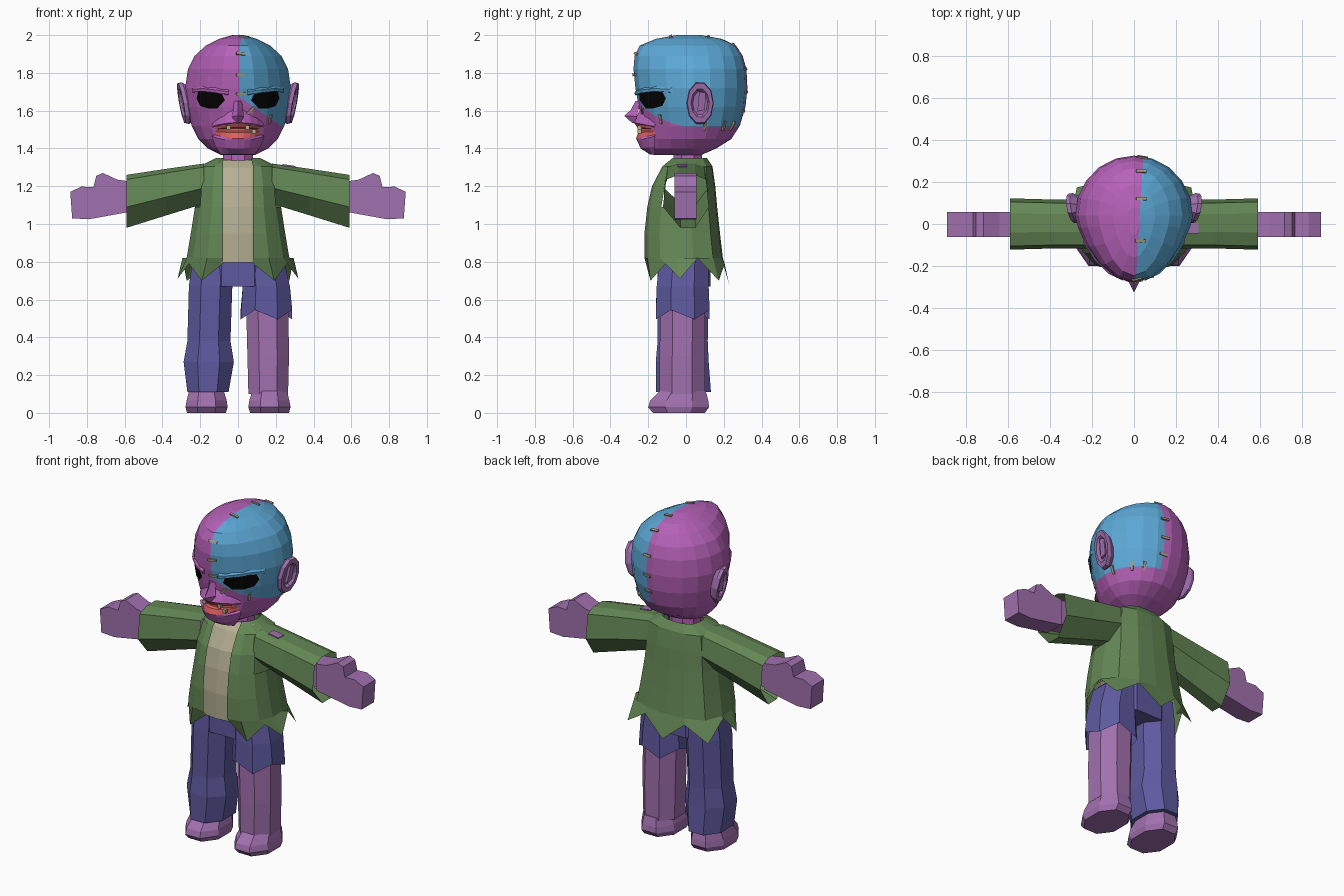
import bpy, bmesh, math
from mathutils import Vector, Matrix
from mathutils.bvhtree import BVHTree

if "Cube" in bpy.data.objects:
    bpy.data.objects.remove(bpy.data.objects["Cube"])


def mat(name, r, g, b):
    m = bpy.data.materials.new(name)
    m.diffuse_color = [(c / 255) ** 2.2 for c in (r, g, b)] + [1]
    m.use_nodes = True
    m.node_tree.nodes["Principled BSDF"].inputs["Base Color"].default_value = m.diffuse_color
    return m


MAGENTA = mat("magenta skin", 182, 98, 184)
BLUE = mat("blue skin patch", 92, 166, 212)
SKIN = mat("purple skin", 160, 112, 174)
GREEN = mat("green cloth", 100, 134, 86)
CREAM = mat("cream shirt", 180, 173, 146)
JEANS = mat("indigo denim", 94, 90, 158)
RED = mat("red lips", 222, 96, 96)
BLACK = mat("black eyes", 12, 12, 12)
METAL = mat("staple grey", 165, 155, 132)


def finish(name, bm, *mats):
    bmesh.ops.recalc_face_normals(bm, faces=bm.faces[:])
    me = bpy.data.meshes.new(name)
    bm.to_mesh(me)
    bm.free()
    for m in mats:
        me.materials.append(m)
    ob = bpy.data.objects.new(name, me)
    bpy.context.collection.objects.link(ob)
    return ob


def loft_bm(rings, closed=True, caps=True, skip=()):
    """Skin a list of equal-length point rings; skip holds (row, segment) holes."""
    bm = bmesh.new()
    rows = [[bm.verts.new(p) for p in r] for r in rings]
    n = len(rows[0])
    for i in range(len(rows) - 1):
        for j in range(n if closed else n - 1):
            if (i, j) not in skip:
                k = (j + 1) % n
                bm.faces.new((rows[i][j], rows[i][k], rows[i + 1][k], rows[i + 1][j]))
    if closed and caps:
        bm.faces.new(rows[0][::-1])
        bm.faces.new(rows[-1])
    return bm


def loft(name, rings, m, **kw):
    return finish(name, loft_bm(rings, **kw), m)


def octagon(z, x0, x1, y0, y1, jag=0):
    """Box section with cut corners; jag drops every other corner."""
    c = .28
    uv = [(c, 0), (1 - c, 0), (1, c), (1, 1 - c), (1 - c, 1), (c, 1), (0, 1 - c), (0, c)]
    return [(x0 + (x1 - x0) * u, y0 + (y1 - y0) * v, z + (jag if i % 2 else 0))
            for i, (u, v) in enumerate(uv)]


def flip(rings, s):
    return [[(s * x, y, z) for x, y, z in r] for r in rings]


# Head: stacked rings, seam cut by planes, patch coloured by side
YC, N = .04, 20
head_rings = []
for z, w, yf, yb in [(1.365, .09, -.17, .08), (1.40, .16, -.21, .16), (1.45, .21, -.22, .24),
                     (1.52, .245, -.225, .285), (1.62, .27, -.25, .315), (1.72, .28, -.268, .325),
                     (1.82, .265, -.278, .32), (1.89, .23, -.272, .30), (1.945, .17, -.245, .265),
                     (1.98, .10, -.16, .19), (2.0, .03, -.05, .08)]:
    ring = []
    for i in range(N):
        a = 2 * math.pi * i / N
        c = math.cos(a)
        y = YC - (YC - yf) * max(c, 0) ** 1.45 if c > 0 else YC - (yb - YC) * c
        ring.append((w * math.sin(a), y, z))
    head_rings.append(ring)
bm = loft_bm(head_rings)
DIAG, SEAM = Vector((.125, 0, .18)), Vector((1, -.06, 0))
P = Vector((.025, 0, 1.66))
for co, no in ((P, SEAM), ((0, 0, 1.515), (0, 0, 1)), (P, DIAG)):
    bmesh.ops.bisect_plane(bm, geom=bm.verts[:] + bm.edges[:] + bm.faces[:], plane_co=co, plane_no=no)
for f in bm.faces:
    c = f.calc_center_median()
    f.material_index = int((c - P).dot(SEAM) > 0 and c.z > 1.515 and (c.y > 0 or (c - P).dot(DIAG) > 0))
bmesh.ops.recalc_face_normals(bm, faces=bm.faces[:])
BVH = BVHTree.FromBMesh(bm)
finish("head", bm, MAGENTA, BLUE)


def on_face(x, z, off):
    hit = BVH.ray_cast(Vector((x, -1, z)), Vector((0, 1, 0)))[0]
    return (x, hit.y - off, z)


# Eyes, brows, ears on both sides
EYE = [(.07, 1.655), (.085, 1.69), (.15, 1.697), (.21, 1.702), (.22, 1.665), (.20, 1.625),
       (.16, 1.612), (.11, 1.612)]
for s, side in ((1, "right"), (-1, "left")):
    rings = [[on_face(s * (.15 + (x - .15) * k), 1.66 + (z - 1.66) * k, .006) for x, z in EYE]
             for k in (1, .6, .15)]
    bm = loft_bm(rings, caps=False)
    bm.verts.ensure_lookup_table()
    bm.faces.new(bm.verts[-8:])
    finish(side + "_eye", bm, BLACK)
    brow = []
    for x, z in ((.05, 1.685), (.12, 1.695), (.19, 1.703), (.24, 1.698)):
        brow.append([on_face(s * x, z + .035, -.01), on_face(s * x, z + .015, .018),
                     on_face(s * x, z, .018), on_face(s * x, z - .004, -.01)])
    loft(side + "_brow", brow, BLUE if s > 0 else MAGENTA)
    ear = []
    for x, k in ((.25, .8), (.28, 1), (.30, .95), (.30, .68), (.283, .55)):
        ring = []
        for i in range(10):
            a = 2 * math.pi * i / 10
            dy, dz = .072 * k * math.cos(a), .115 * k * math.sin(a)
            ring.append((x + .18 * dy + .18 * dz, .075 + dy, 1.64 + dz))
        ear.append(ring)
    loft(side + "_ear", flip(ear, s), SKIN)
    fold = [[(x + .18 * dz, .08 + dy, 1.645 + dz)
             for dy, dz in ((-.02, -.05), (.02, -.04), (.025, .05), (-.01, .055))] for x in (.275, .298)]
    loft(side + "_ear_fold", flip(fold, s), SKIN)


# Muzzle, lips and chin: bands bowed round the face
def band(name, rows, m):
    T = [i / 4 - 1 for i in range(9)]
    loft(name, [[(hw * t, y + (-.165 - y) * t * t, z - d * t * t) for t in T]
                for z, y, hw, d in rows], m, closed=False)


band("upper_muzzle", [(1.61, -.24, .10, .02), (1.565, -.265, .13, .02), (1.537, -.28, .14, .02),
                      (1.53, -.268, .135, .02)], MAGENTA)
band("upper_lip", [(1.535, -.275, .125, .018), (1.512, -.258, .122, .01), (1.505, -.235, .118, .005)], RED)
band("mouth_inside", [(1.51, -.237, .118, .005), (1.485, -.237, .118, 0)], RED)
band("lower_lip", [(1.492, -.235, .118, 0), (1.484, -.252, .12, -.005), (1.452, -.265, .12, -.02)], RED)
band("chin", [(1.453, -.264, .125, -.02), (1.44, -.258, .14, -.025), (1.40, -.24, .12, -.01),
              (1.368, -.19, .09, 0)], MAGENTA)
# Nose
loft("nose", [[(-.022, -.245, 1.65), (0, -.268, 1.65), (.022, -.245, 1.65)],
              [(-.025, -.25, 1.61), (0, -.292, 1.605), (.025, -.25, 1.61)],
              [(-.032, -.262, 1.57), (0, -.326, 1.572), (.032, -.262, 1.57)],
              [(-.02, -.262, 1.535), (0, -.285, 1.535), (.02, -.262, 1.535)]], MAGENTA)


def box(name, matrix, size, m):
    bm = bmesh.new()
    bmesh.ops.create_cube(bm, size=1, matrix=matrix @ Matrix.Diagonal((*size, 1)))
    finish(name, bm, m)


for x, z in ((-.05, 1.51), (.05, 1.51), (.085, 1.49)):
    box("tooth", Matrix.Translation((x, -.246, z)), (.02, .02, .022), CREAM)

# Staples across the seams, laid on the head surface
X, Z = Vector((1, 0, 0)), Vector((0, 0, 1))
STAPLES = [(.015, -1, 1.90, X), (.015, -1, 1.79, X), (.015, -1, 1.69, X), (.065, -1, 1.60, X + Z),
           (.17, -1, 1.555, Z), (1, .10, 1.52, Z), (1, .20, 1.52, Z), (.13, 1, 1.52, Z),
           (.04, 1, 1.60, X), (.04, 1, 1.70, X), (.04, 1, 1.82, X),
           (.03, -.08, 3, X), (.035, .12, 3, X), (.035, .25, 3, X)]
for x, y, z, axis in STAPLES:
    d = -Z if z > 2 else Vector((-1, 0, 0)) if x == 1 else Vector((0, -y, 0))
    hit, n, _, _ = BVH.ray_cast(Vector((x, y, z)), d)
    if hit:
        t = (axis - n * axis.dot(n)).normalized()
        rot = Matrix((t, n.cross(t), n)).transposed().to_4x4()
        box("staple", Matrix.Translation(hit) @ rot, (.05, .014, .014), METAL)

# Neck
loft("neck", [octagon(z, -.08, .08, -.065, .085) for z in (1.27, 1.40)], MAGENTA)

# Shirt panel
loft("shirt", [[(x, y + 1.6 * x * x, z) for x in (-.13, -.07, 0, .07, .13)]
               for z, y in ((1.34, -.062), (1.30, -.115), (1.2, -.172), (1.09, -.197),
                            (.95, -.211), (.795, -.208))], CREAM, closed=False)

# Jacket: open front, arm holes, ragged hem
HALF = [(None, -1), (.6, -.92), (.88, -.6), (1, -.2), (1, .25), (.85, .75), (.45, .97), (0, 1)]
HEM = [.79, .70, .79, .71, .82, .70, .79, .68]
rings = []
for i, (z, w, yf, yb) in enumerate([(1.35, .115, -.07, .11), (1.305, .205, -.125, .14), (1.2, .22, -.18, .155),
                                    (1.09, .228, -.205, .165), (.95, .25, -.22, .18), (.82, .272, -.22, .195),
                                    (.70, .32, -.205, .228)]):
    half = []
    for j, (fx, fy) in enumerate(HALF):
        k = .92 if i == 6 and j % 2 == 0 else 1
        half.append((.08 if fx is None else fx * w * k, (yf + yb) / 2 + fy * (yb - yf) / 2 * k,
                     z if i < 6 else HEM[j]))
    rings.append(half + [(-x, y, z) for x, y, z in half[-2::-1]])
loft("jacket", rings, GREEN, closed=False,
     skip=[(i, j) for i in (1, 2) for j in (2, 3, 10, 11)])

# Arms, sleeves, hands, feet on both sides
HAND = [(.57, 1.225), (.64, 1.235), (.715, 1.27), (.75, 1.255), (.765, 1.195), (.83, 1.198),
        (.888, 1.17), (.878, 1.03), (.79, 1.025), (.57, 1.065)]
CUFF = [(-.04, 1.26), (-.105, 1.235), (-.122, 1.09), (-.03, .98), (.05, .98), (.122, 1.09),
        (.105, 1.235), (.05, 1.26)]
for s, side in ((1, "right"), (-1, "left")):
    # the sleeve rises and narrows towards the shoulder
    sleeve = [[(x, y * k, 1.26 + up + (z - 1.26) * h) for y, z in CUFF]
              for x, k, up, h in ((.18, .95, .06, .76), (.38, .95, .032, .88), (.59, 1, 0, 1))]
    loft(side + "_sleeve", flip(sleeve, s), GREEN, caps=False)
    loft(side + "_arm", flip([[(x, y, z + dz) for y, z in ((-.05, 1.07), (.05, 1.07), (.05, 1.22), (-.05, 1.22))]
                              for x, dz in ((.18, .07), (.6, 0))], s), SKIN)
    loft(side + "_hand", flip([[(x, y, z) for x, z in HAND] for y in (-.062, .056)], s), SKIN)
    foot = [octagon(0, .065, .27, -.175, .10), octagon(.03, .055, .278, -.2, .122),
            octagon(.065, .06, .272, -.19, .118), octagon(.115, .075, .26, -.14, .105)]
    loft(side + "_foot", flip(foot, s), SKIN)
# Bare skin showing at one shoulder
box("bare_shoulder", Matrix.Translation((.27, -.02, 1.306)) @ Matrix.Rotation(.14, 4, "Y"),
    (.07, .05, .012), SKIN)

# Trousers: hips, one long leg, one torn leg with bare shin
loft("hips", [octagon(z, -w, w, -.15, .13) for z, w in ((.67, .20), (.86, .20))], JEANS)
loft("long_trouser_leg", [octagon(.82, -.24, -.02, -.14, .12), octagon(.67, -.26, -.03, -.15, .12),
                          octagon(.38, -.268, -.04, -.15, .115), octagon(.27, -.288, -.022, -.16, .12),
                          octagon(.11, -.268, -.05, -.16, .132)], JEANS)
loft("torn_trouser_leg", [octagon(.82, .02, .24, -.14, .12), octagon(.67, .025, .275, -.155, .12),
                          octagon(.545, .014, .287, -.16, .125, -.05)], JEANS, caps=False)
loft("bare_shin", [octagon(.68, .04, .265, -.135, .1), octagon(.3, .05, .27, -.14, .1),
                   octagon(.10, .055, .265, -.14, .1)], SKIN)
